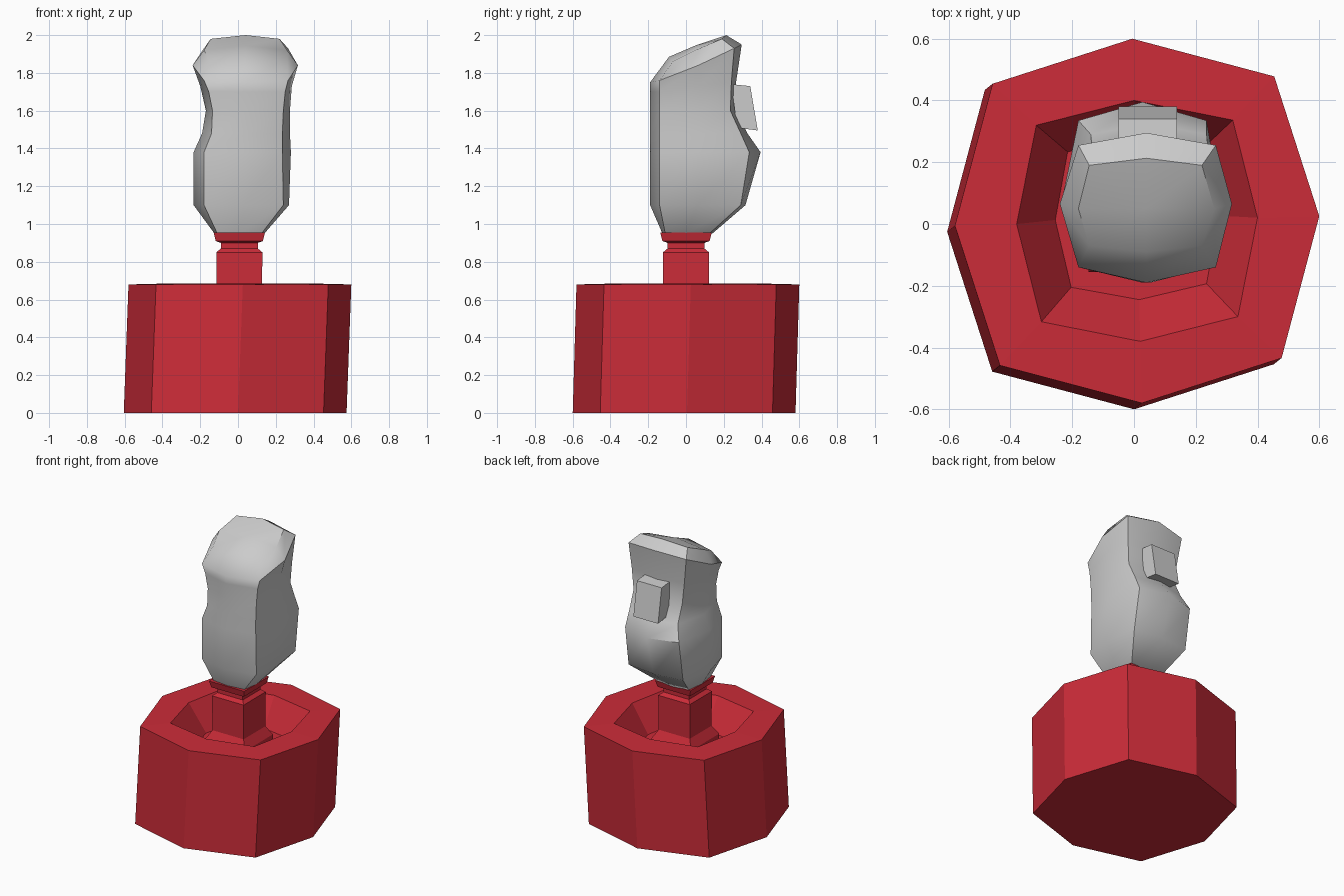
import bpy, bmesh, math

if "Cube" in bpy.data.objects:
    bpy.data.objects.remove(bpy.data.objects["Cube"])

red = bpy.data.materials.new("red")
red.diffuse_color = (0.6, 0.025, 0.04, 1)
red.use_nodes = True
red.node_tree.nodes["Principled BSDF"].inputs["Base Color"].default_value = red.diffuse_color


def loft(name, rings, mat=None, smooth=None, apex=None):
    """Skin equal-length rings of points, closing both ends."""
    bm = bmesh.new()
    loops = [[bm.verts.new(p) for p in r] for r in rings]
    n = len(loops[0])
    for a, b in zip(loops, loops[1:]):
        for i in range(n):
            j = (i + 1) % n
            bm.faces.new((a[i], a[j], b[j], b[i]))
    bm.faces.new(loops[0][::-1])
    if apex:
        top = bm.verts.new(apex)
        for i in range(n):
            bm.faces.new((loops[-1][i], loops[-1][(i + 1) % n], top))
    else:
        bm.faces.new(loops[-1])
    bmesh.ops.recalc_face_normals(bm, faces=bm.faces)
    me = bpy.data.meshes.new(name)
    bm.to_mesh(me)
    bm.free()
    ob = bpy.data.objects.new(name, me)
    bpy.context.collection.objects.link(ob)
    if mat:
        me.materials.append(mat)
    if smooth:
        bpy.ops.object.select_all(action='DESELECT')
        ob.select_set(True)
        bpy.context.view_layer.objects.active = ob
        bpy.ops.object.shade_smooth_by_angle(angle=math.radians(smooth))
    return ob


def octagon(axis_r, diag_r, z, cx=0, cy=0, twist=0):
    pts = []
    for i in range(8):
        r = diag_r if i % 2 else axis_r
        a = math.radians(45 * i + twist)
        pts.append((cx + r * math.cos(a), cy + r * math.sin(a), z))
    return pts


def square(h, z, cx=0.007):
    return [(cx + sx * h, sy * h, z) for sx, sy in ((-1, -1), (1, -1), (1, 1), (-1, 1))]


# Leaning octagonal base with a sloped recess
loft("base", [
    octagon(0.59, 0.645, 0.0, -0.015, -0.01, 1.5),
    octagon(0.59, 0.645, 0.68, 0.01, 0.01, 1.5),
    octagon(0.39, 0.45, 0.685, 0.01, 0.01, 1.5),
    octagon(0.265, 0.31, 0.50, 0.01, 0.02, 1.5),
], red)

# Square stem with flared foot, neck and collar
loft("stem", [square(h, z) for h, z in (
    (0.155, 0.49), (0.155, 0.55), (0.12, 0.61), (0.122, 0.85), (0.098, 0.87),
    (0.098, 0.90), (0.125, 0.91), (0.136, 0.955))], red)


def grip_ring(z, xl, xr, cl, cr, yf, yfc, ys, ybc, yb):
    """Bowed four-cornered section: side x, corner x, then y from front to back."""
    mid = (cl + cr) / 2
    return [(mid, yf, z), (cr, yfc, z), (xr, ys, z), (cr, ybc, z),
            (mid, yb, z), (cl, ybc, z), (xl, ys, z), (cl, yfc, z)]


def grip_rim(xl, xr, cl, cr, ys, zs):
    """Slanted section with its own y and z at front, corner, side, corner, back."""
    xs = ((0.04,) * 2, (cl, cr), (xl, xr), (cl, cr), (0.04,) * 2)
    right = [(x[1], y, z) for x, y, z in zip(xs, ys, zs)]
    left = [(x[0], y, z) for x, y, z in zip(xs, ys, zs)]
    return right + left[3:0:-1]


# Sculpted hand grip
loft("grip", [
    grip_ring(0.95, -0.125, 0.14, -0.11, 0.125, -0.125, -0.11, 0.0, 0.125, 0.14),
    grip_ring(1.10, -0.235, 0.27, -0.18, 0.24, -0.19, -0.14, 0.06, 0.29, 0.315),
    grip_ring(1.38, -0.235, 0.28, -0.18, 0.235, -0.19, -0.14, 0.07, 0.335, 0.395),
    grip_ring(1.48, -0.19, 0.275, -0.14, 0.235, -0.19, -0.14, 0.07, 0.29, 0.325),
    grip_ring(1.60, -0.17, 0.275, -0.135, 0.24, -0.19, -0.14, 0.07, 0.235, 0.265),
    grip_rim(-0.20, 0.285, -0.155, 0.25,
             (-0.19, -0.14, 0.07, 0.24, 0.265), (1.70, 1.70, 1.73, 1.75, 1.75)),
    grip_rim(-0.24, 0.317, -0.18, 0.265,
             (-0.19, -0.14, 0.065, 0.255, 0.295), (1.75, 1.76, 1.84, 1.93, 1.95)),
    grip_rim(-0.18, 0.26, -0.145, 0.22,
             (-0.09, -0.07, 0.05, 0.19, 0.213), (1.885, 1.86, 1.92, 1.98, 2.0)),
], smooth=42, apex=(0.04, 0.05, 1.945))

# Tilted trigger block on the back
side = ((0.24, 1.74), (0.34, 1.73), (0.38, 1.495), (0.27, 1.51))
loft("trigger_block", [[(x, y, z) for y, z in side] for x in (-0.05, 0.14)])
